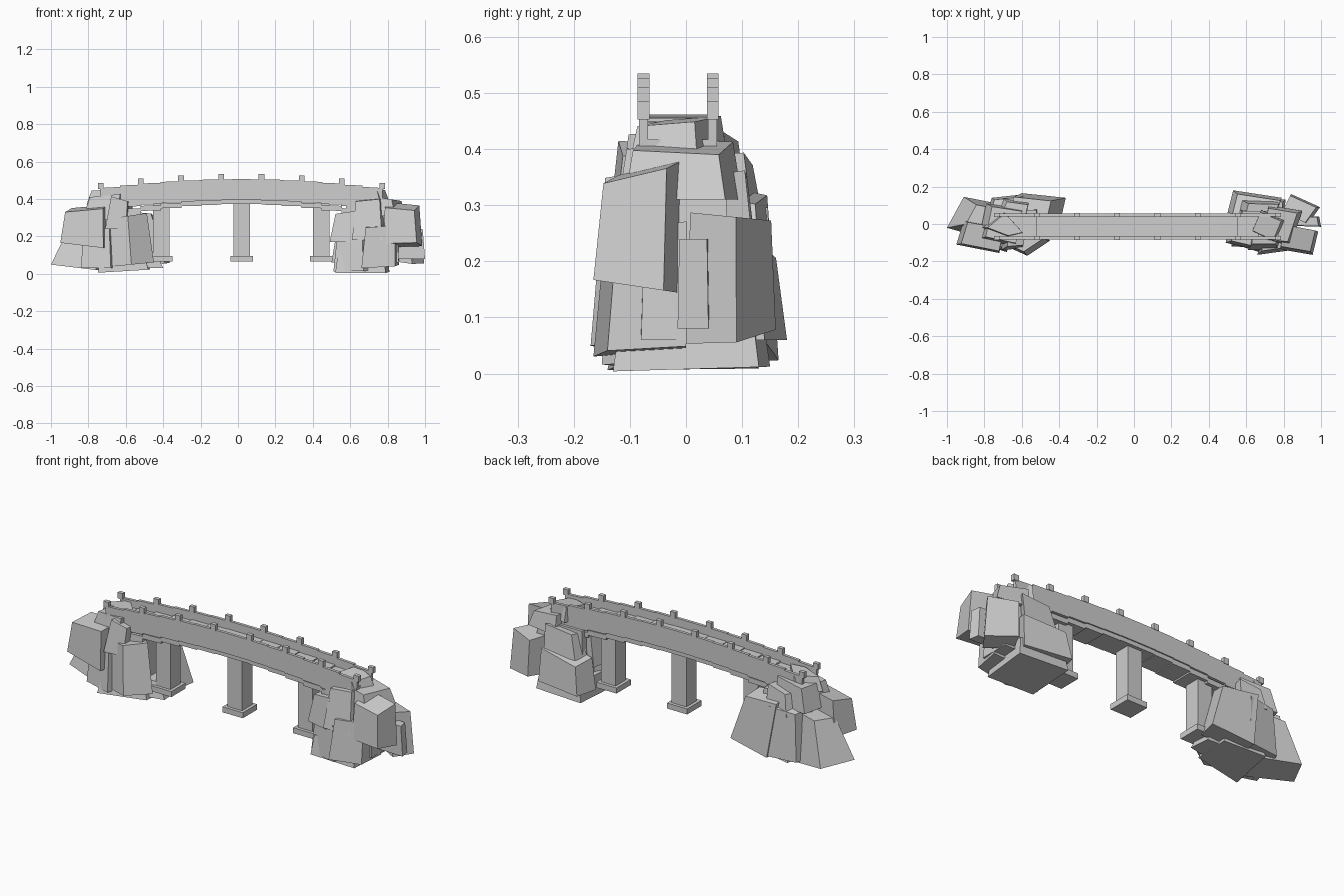
import bpy, bmesh, math
from mathutils import Matrix

stone = bpy.data.materials.new("grey stone")
stone.diffuse_color = (0.62, 0.62, 0.62, 1)
CX, CY = 0.018, -0.013          # centre of the span
STEP, HALF = 0.215, 0.7525      # post spacing, half length


def finish(name, bm):
    bmesh.ops.recalc_face_normals(bm, faces=bm.faces)
    me = bpy.data.meshes.new(name)
    bm.to_mesh(me)
    bm.free()
    me.materials.append(stone)
    ob = bpy.data.objects.new(name, me)
    bpy.context.collection.objects.link(ob)


def box(bm, centre, size, tilt=0):
    m = (Matrix.Translation(centre) @ Matrix.Rotation(tilt, 4, 'Y')
         @ Matrix.Diagonal((*size, 1)))
    bmesh.ops.create_cube(bm, size=1, matrix=m)


def rock(name, foot, low, high, taper=0.85, shift=(0, 0), slope=(0, 0), tip=(0, 0)):
    """Block on a four-cornered footprint. The top is tapered and shifted;
    slope and tip tilt the top and bottom faces along x and y."""
    bm = bmesh.new()
    mx = sum(p[0] for p in foot) / 4
    my = sum(p[1] for p in foot) / 4
    rings = []
    for z, s, off, tilt in ((low, 1, (0, 0), tip), (high, taper, shift, slope)):
        ring = []
        for x, y in foot:
            dx, dy = (x - mx) * s, (y - my) * s
            ring.append(bm.verts.new((mx + dx + off[0], my + dy + off[1],
                                      z + dx * tilt[0] + dy * tilt[1])))
        rings.append(ring)
    a, b = rings
    bm.faces.new(a)
    bm.faces.new(b)
    for i in range(4):
        j = (i + 1) % 4
        bm.faces.new((a[i], a[j], b[j], b[i]))
    finish(name, bm)


def arc(dx, crown, drop):
    return crown - drop * dx * dx


def span(name, y, width, top, low, tilt):
    """Stepped run of blocks between two arcs, each given as (crown, drop)."""
    bm = bmesh.new()
    seg = STEP / 2
    for i in range(14):
        dx = -HALF + seg * (i + 0.5)
        t, b = arc(dx, *top), arc(dx, *low)
        box(bm, (CX + dx, y, (t + b) / 2), (seg * 1.02, width, t - b), math.atan(tilt * dx))
    finish(name, bm)


# arch slabs, walkway and two parapets with raised posts
span("arch_slabs", CY, 0.124, (0.398, 0.14), (0.373, 0.15), 0.06)
span("walkway", CY, 0.110, (0.462, 0.09), (0.425, 0.09), 0.03)
for side, y in (("front", -0.0755), ("back", 0.0475)):
    span(side + "_parapet", y, 0.016, (0.506, 0.09), (0.395, 0.10), 0.08)
    bm = bmesh.new()
    for i in range(8):
        dx = -HALF + STEP * i
        box(bm, (CX + dx, y, arc(dx, 0.536, 0.09) - 0.016), (0.03, 0.021, 0.032))
    finish(side + "_posts", bm)

# piers on square footings
for name, x in (("left", -0.41), ("middle", 0.02), ("right", 0.445)):
    bm = bmesh.new()
    box(bm, (x, CY, 0.235), (0.088, 0.088, 0.28))
    box(bm, (x, CY, 0.08), (0.122, 0.122, 0.03))
    finish(name + "_pier", bm)

# left rock mound
rock("left_end_rock", [(-1, -0.02), (-0.76, -0.09), (-0.68, 0.10), (-0.91, 0.145)],
     0.03, 0.27, 0.62, (0.04, 0.0), (0.1, 0), (-0.12, 0))
rock("left_outer_rock", [(-0.95, -0.11), (-0.72, -0.155), (-0.69, -0.02), (-0.91, 0.02)],
     0.15, 0.35, 0.88, (0.01, 0.0), (0.12, 0.15), (-0.12, 0))
rock("left_front_rock", [(-0.84, -0.10), (-0.68, -0.15), (-0.63, 0.0), (-0.8, 0.02)],
     0.03, 0.25, 0.85, (0.0, 0.01))
rock("left_inner_rock", [(-0.68, -0.12), (-0.57, -0.17), (-0.45, -0.09), (-0.56, 0.02)],
     0.05, 0.31, 0.85, (-0.02, 0.01), (0.15, 0), (0.1, 0))
rock("left_back_rock", [(-0.61, 0.05), (-0.39, 0.03), (-0.365, 0.14), (-0.60, 0.165)],
     0.04, 0.32, 0.85, (-0.06, -0.01), (-0.1, -0.2), (0.15, 0))
rock("left_rear_rock", [(-0.80, 0.02), (-0.60, 0.0), (-0.58, 0.16), (-0.76, 0.14)],
     0.03, 0.30, 0.82, (0.0, 0.0), (0.1, -0.2))
rock("left_core_rock", [(-0.78, -0.11), (-0.50, -0.09), (-0.50, 0.09), (-0.78, 0.08)],
     0.04, 0.35, 0.85)
rock("left_base_rock", [(-0.75, -0.14), (-0.48, -0.10), (-0.47, 0.10), (-0.70, 0.13)],
     0.015, 0.10, 0.85, (0, 0), (-0.1, 0), (0.06, 0))
rock("left_shoulder_rock", [(-0.83, -0.08), (-0.64, -0.12), (-0.60, 0.08), (-0.79, 0.11)],
     0.29, 0.42, 0.85, (0.02, 0), (0.1, 0))
rock("left_cap_rock", [(-0.81, -0.02), (-0.68, -0.07), (-0.59, -0.05), (-0.70, 0.07)],
     0.37, 0.45, 0.85, (0.01, 0), (0.05, 0))
rock("left_front_chip", [(-0.71, -0.14), (-0.60, -0.13), (-0.59, -0.05), (-0.70, -0.05)],
     0.24, 0.40, 0.8, (0.02, 0.01), (-0.3, 0))
rock("left_back_chip", [(-0.74, 0.05), (-0.58, 0.03), (-0.56, 0.12), (-0.70, 0.14)],
     0.26, 0.38, 0.8, (0.01, -0.01), (0.2, 0))
rock("left_foot_chip", [(-0.55, -0.09), (-0.40, -0.06), (-0.41, 0.05), (-0.55, 0.06)],
     0.03, 0.12, 0.8, (-0.02, 0), (-0.15, 0))

# right rock mound
rock("right_base_rock", [(0.52, -0.12), (0.79, -0.13), (0.81, 0.13), (0.53, 0.15)],
     0.008, 0.11, 0.9, (0, 0), (0, 0), (0, 0.03))
rock("right_front_rock", [(0.51, -0.10), (0.67, -0.15), (0.77, -0.05), (0.58, 0.02)],
     0.015, 0.20, 0.85, (0.0, 0.0), (0.15, 0), (0.03, 0))
rock("right_front_outer_rock", [(0.66, -0.165), (0.84, -0.14), (0.86, 0.0), (0.69, 0.0)],
     0.04, 0.26, 0.88, (0.01, 0.01), (0.05, 0.1), (0.05, 0.05))
rock("right_outer_rock", [(0.78, -0.135), (0.955, -0.165), (0.985, -0.04), (0.80, -0.005)],
     0.155, 0.36, 0.9, (-0.005, 0.01), (-0.05, 0.25), (0, -0.15))
rock("right_outer_back_rock", [(0.79, 0.06), (0.93, 0.0), (0.995, 0.09), (0.84, 0.16)],
     0.065, 0.28, 0.9, (-0.01, 0.0), (0, -0.1), (-0.1, 0.1))
rock("right_end_sliver", [(0.85, -0.01), (1.0, -0.015), (0.99, 0.04), (0.85, 0.045)],
     0.08, 0.24, 0.9, (-0.005, 0.0))
rock("right_back_rock", [(0.50, 0.06), (0.75, 0.02), (0.79, 0.14), (0.53, 0.18)],
     0.06, 0.23, 0.88, (0.01, -0.01), (0.1, -0.2))
rock("right_core_rock", [(0.56, -0.09), (0.86, -0.08), (0.86, 0.08), (0.56, 0.08)],
     0.06, 0.36, 0.88)
rock("right_tall_rock", [(0.61, -0.14), (0.77, -0.14), (0.81, 0.0), (0.63, 0.0)],
     0.18, 0.40, 0.8, (0.0, 0.02), (0.1, 0.1))
rock("right_back_chip", [(0.56, 0.05), (0.74, 0.05), (0.77, 0.12), (0.58, 0.125)],
     0.22, 0.35, 0.85, (0.02, -0.01), (0.1, 0.1))
rock("right_shoulder_rock", [(0.67, -0.09), (0.84, -0.11), (0.90, 0.07), (0.72, 0.10)],
     0.31, 0.405, 0.85, (-0.01, 0), (-0.15, 0))
rock("right_cap_rock", [(0.63, -0.04), (0.76, -0.10), (0.81, 0.02), (0.68, 0.075)],
     0.38, 0.45, 0.85, (-0.01, 0), (-0.05, 0.1))
rock("right_inner_chip", [(0.49, -0.10), (0.62, -0.13), (0.63, 0.03), (0.52, 0.05)],
     0.17, 0.33, 0.85, (0.02, 0), (0.15, 0))
